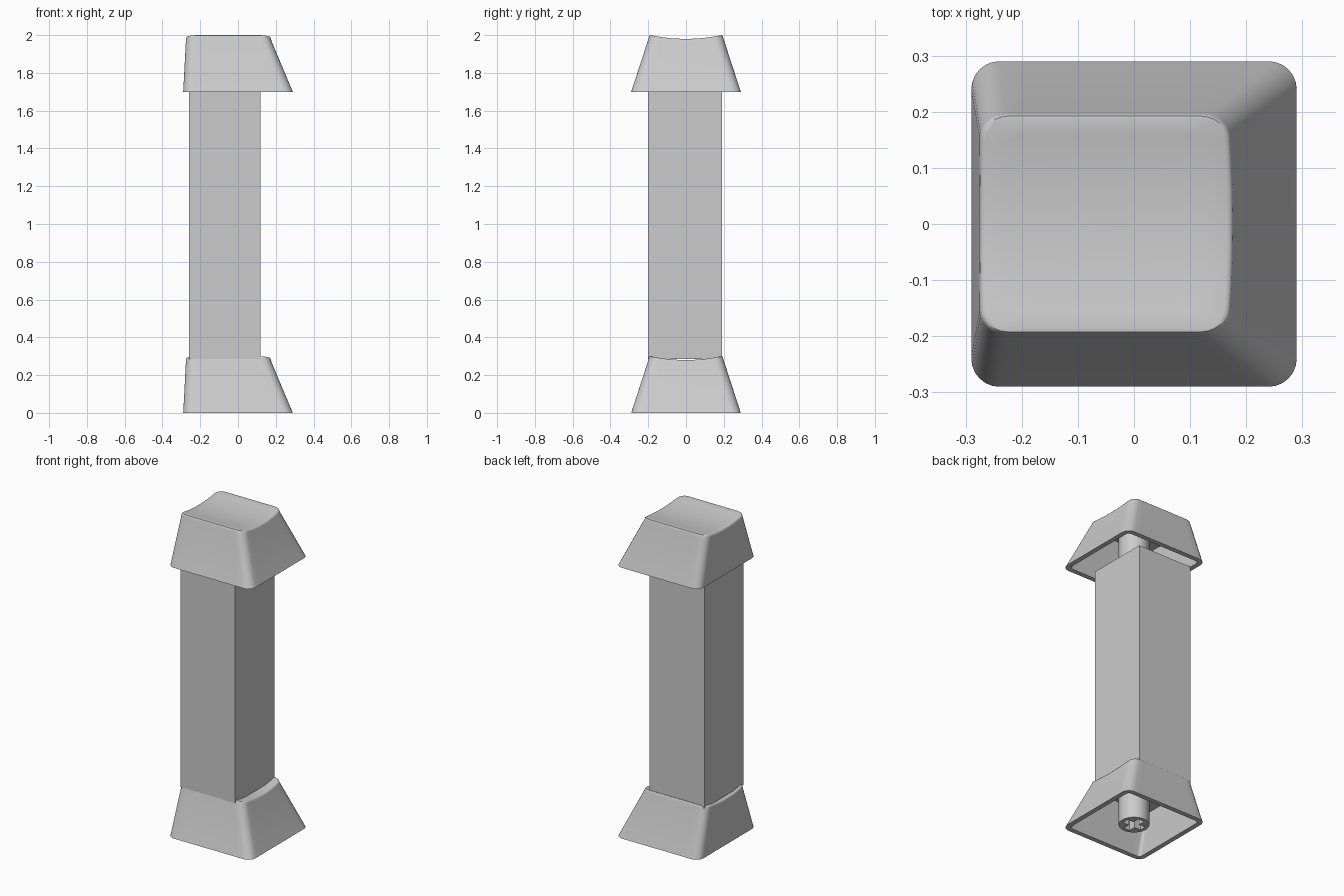
import bpy, bmesh, math
from mathutils import Vector

cube = bpy.data.objects.get("Cube")
if cube:
    bpy.data.objects.remove(cube, do_unlink=True)

CAP_H = 0.3        # height of one cap
CAP_GAP = 1.7      # height of the upper cap's base
WALL = 0.03
DISH = 0.02

grey = bpy.data.materials.new("light grey")
grey.use_nodes = True
grey.diffuse_color = (0.6, 0.6, 0.6, 1)
grey.node_tree.nodes["Principled BSDF"].inputs["Base Color"].default_value = (0.6, 0.6, 0.6, 1)


def finish(name, bm, z=0.0):
    bmesh.ops.recalc_face_normals(bm, faces=bm.faces)
    mesh = bpy.data.meshes.new(name)
    bm.to_mesh(mesh)
    bm.free()
    mesh.materials.append(grey)
    obj = bpy.data.objects.new(name, mesh)
    obj.location.z = z
    bpy.context.collection.objects.link(obj)
    return obj


def smooth(obj, angle):
    bpy.ops.object.select_all(action='DESELECT')
    obj.select_set(True)
    bpy.context.view_layer.objects.active = obj
    bpy.ops.object.shade_smooth_by_angle(angle=math.radians(angle))


def rounded_outline(z, inset=0.0, radius=0.05, corner=6, side=12):
    """Rounded rectangle of the tapered cap at height z."""
    t = z / CAP_H
    x0, x1 = -0.29 + 0.015 * t + inset, 0.29 - 0.12 * t - inset
    y1 = 0.29 - 0.093 * t - inset
    centres = [(x1 - radius, y1 - radius), (x0 + radius, y1 - radius),
               (x0 + radius, radius - y1), (x1 - radius, radius - y1)]
    arcs = []
    for k, (cx, cy) in enumerate(centres):
        angles = [(k + i / corner) * math.pi / 2 for i in range(corner + 1)]
        arcs.append([Vector((cx + radius * math.cos(a), cy + radius * math.sin(a), z))
                     for a in angles])
    pts = []
    for k, arc in enumerate(arcs):
        following = arcs[(k + 1) % 4][0]
        pts += arc
        pts += [arc[-1].lerp(following, i / side) for i in range(1, side)]
    return pts


def dish(y):
    return CAP_H - DISH * (1 - min(1, (y / 0.19) ** 2))


def dished_ring(scale, drop):
    """Ring following the scooped top, scaled about the top's centre."""
    ring = []
    flat = rounded_outline(CAP_H, radius=0.045)
    for i, p in enumerate(flat):
        q = rounded_outline_cache(round(dish(p.y * scale), 4))[i]
        x, y = -0.052 + (q.x + 0.052) * scale, q.y * scale
        ring.append(Vector((x, y, dish(y) - drop)))
    return ring


cache = {}


def rounded_outline_cache(z):
    if z not in cache:
        cache[z] = rounded_outline(z, radius=0.045)
    return cache[z]


def loft(bm, rings):
    """Skin a list of rings and close both ends."""
    loops = [[bm.verts.new(p) for p in ring] for ring in rings]
    n = len(loops[0])
    for a, b in zip(loops, loops[1:]):
        for i in range(n):
            bm.faces.new((a[i], a[(i + 1) % n], b[(i + 1) % n], b[i]))
    bm.faces.new(loops[0])
    bm.faces.new(loops[-1])


# Hollow cap: cavity ceiling, cavity wall, rim, outer wall, soft edge, scooped top
bm = bmesh.new()
rings = [rounded_outline(0.245, WALL, 0.015), rounded_outline(0, WALL, 0.02),
         rounded_outline(0, 0, 0.05), dished_ring(1, 0.014),
         dished_ring(0.992, 0.006), dished_ring(0.975, 0.0015), dished_ring(0.95, 0)]
rings += [dished_ring(s, 0) for s in (0.8, 0.65, 0.5, 0.35, 0.2, 0.05)]
loft(bm, rings)
lower_cap = finish("lower_cap", bm)
smooth(lower_cap, 35)

# Round stem under the cap, with a cross-shaped socket
bm = bmesh.new()
ring = [Vector((0.087 * math.cos(a), 0.087 * math.sin(a), 0))
        for a in (i * math.tau / 48 for i in range(48))]
loft(bm, [ring, [p + Vector((0, 0, 0.26)) for p in ring]])
lower_stem = finish("lower_stem", bm)

ARM, HALF = 0.065, 0.021
cross = []
for k in range(4):
    c, s = math.cos(k * math.pi / 2), math.sin(k * math.pi / 2)
    for x, y in ((ARM, -HALF), (ARM, HALF), (HALF, HALF)):
        cross.append(Vector((x * c - y * s, x * s + y * c, -0.05)))
bm = bmesh.new()
loft(bm, [cross, [p + Vector((0, 0, 0.18)) for p in cross]])
cutter = finish("socket_cutter", bm)
cutter.hide_render = True
cut = lower_stem.modifiers.new("socket", 'BOOLEAN')
cut.operation = 'DIFFERENCE'
cut.solver = 'EXACT'
cut.object = cutter
bpy.context.view_layer.objects.active = lower_stem
bpy.ops.object.modifier_apply(modifier=cut.name)
bpy.data.objects.remove(cutter, do_unlink=True)
smooth(lower_stem, 35)

# Matching upper cap and stem
for part, name in ((lower_cap, "upper_cap"), (lower_stem, "upper_stem")):
    twin = part.copy()
    twin.name = name
    twin.location.z = CAP_GAP
    bpy.context.collection.objects.link(twin)

# Square column between the caps
bm = bmesh.new()
bmesh.ops.create_cube(bm, size=1)
low, high = Vector((-0.26, -0.2, 0.285)), Vector((0.12, 0.19, CAP_GAP))
for v in bm.verts:
    v.co = Vector([low[i] if v.co[i] < 0 else high[i] for i in range(3)])
finish("column", bm)
